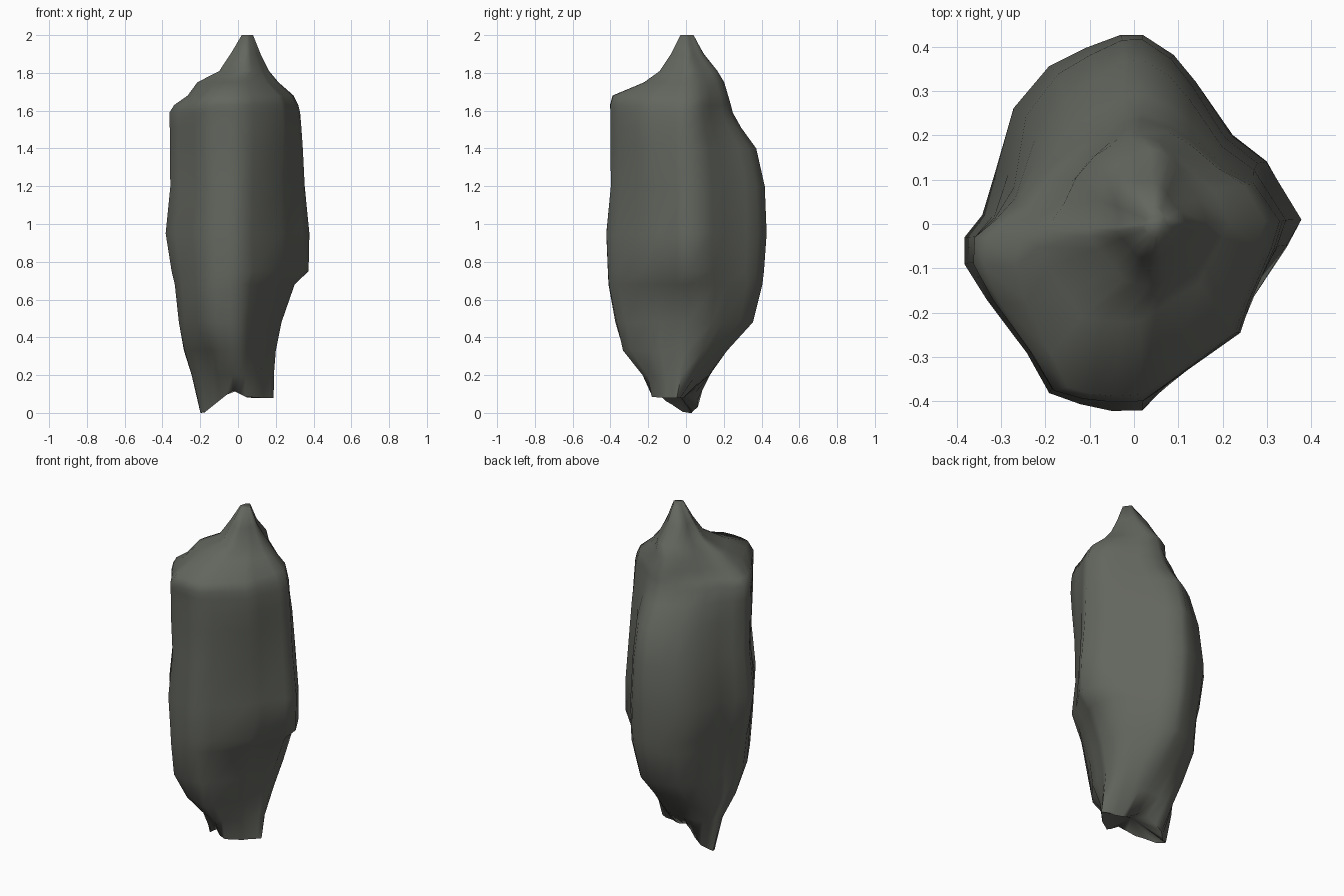
import bpy, bmesh, math

if "Cube" in bpy.data.objects:
    bpy.data.objects.remove(bpy.data.objects["Cube"])

# Plan outline of the rock at its widest, counter-clockwise seen from above
OUTLINE = [(.38, .01), (.30, .14), (.22, .20), (.14, .32), (.09, .38), (.02, .425),
           (-.03, .425), (-.11, .395), (-.19, .355), (-.27, .26), (-.31, .12), (-.34, .02),
           (-.38, -.03), (-.38, -.09), (-.33, -.17), (-.24, -.29), (-.19, -.38), (-.12, -.405),
           (-.05, -.42), (.02, -.42), (.08, -.365), (.24, -.23), (.27, -.16), (.35, -.05)]

# Height, x min, x max, y min, y max, then corner bulges:
# front left, front right, back left, back right
RINGS = [(.20, -.25, .19, -.23, .12, -.03, 0, .01, .02),
         (.33, -.29, .20, -.335, .215, -.02, .01, .02, .03),
         (.48, -.302, .23, -.37, .35, .04, 0, .02, .04),
         (.68, -.33, .30, -.41, .40, .02, .01, 0, .04),
         (.75, -.35, .375, -.415, .41, .01, .01, 0, .01),
         (.95, -.385, .38, -.425, .425, 0, -.015, 0, 0),
         (1.2, -.36, .355, -.40, .415, 0, .01, -.015, 0),
         (1.4, -.36, .345, -.40, .37, .01, .03, -.045, 0),
         (1.51, -.36, .337, -.40, .29, .01, .04, -.05, .01),
         (1.59, -.36, .33, -.40, .245, .015, .04, -.06, .02),
         (1.63, -.33, .32, -.40, .235, .03, .04, -.06, .02),
         (1.68, -.255, .295, -.385, .22, .04, .04, -.055, .03),
         (1.75, -.21, .215, -.22, .20, .02, .02, -.025, .02),
         (1.81, -.10, .165, -.14, .165, 0, 0, .01, .01),
         (1.9, -.04, .12, -.08, .09, 0, 0, .03, 0),
         (2.0, .02, .08, -.03, .04, 0, 0, 0, 0)]


def fit(v, lo, hi, base, centre):
    """Stretch each half of the outline to the given extents."""
    return centre + (v / base) * ((hi - centre) if v > 0 else (centre - lo))


def section(z, x0, x1, y0, y1, *bulges):
    cx = .05 if z > 1.78 else 0
    pts = []
    for px, py in OUTLINE:
        x, y = fit(px, x0, x1, .382, cx), fit(py, y0, y1, .423, 0)
        # push the corner in or out, fading to nothing on the axes
        push = bulges[(px > 0) + 2 * (py > 0)] * abs(math.sin(2 * math.atan2(py, px))) * .7071
        x += push if px > 0 else -push
        y += push if py > 0 else -push
        if z < .3:
            y -= .15 * x
        pts.append((x, y, z))
    return pts


def foot_section():
    """Two feet: a sharp left tip and a blunter right one, with a notch between."""
    pts = []
    for px, py in OUTLINE:
        x = fit(px, -.20, .19, .382, 0)
        if x < -.03:
            z = .12 * (1 - min(1, (-.03 - x) / .15))
        else:
            z = max(.08, .12 - .5 * (x + .03))
        yc = -.10 - .6 * (x - .03) if x < .03 else -.10 + .31 * (x - .03)
        pts.append((x, yc + py * .23, z))
    return pts


stone = bpy.data.materials.new("dark_grey_stone")
stone.diffuse_color = (.125, .132, .113, 1)
stone.use_nodes = True
stone.node_tree.nodes["Principled BSDF"].inputs["Base Color"].default_value = stone.diffuse_color

# Standing rock body, lofted through the sections
bm = bmesh.new()
loops = [[bm.verts.new(p) for p in foot_section()]]
loops += [[bm.verts.new(p) for p in section(*r)] for r in RINGS]
n = len(OUTLINE)
for a, b in zip(loops, loops[1:]):
    for i in range(n):
        j = (i + 1) % n
        bm.faces.new((a[i], a[j], b[j], b[i]))
bm.faces.new(loops[-1])

# Underside, fanned from the notch between the feet
notch = bm.verts.new((-.03, -.06, .13))
for i in range(n):
    bm.faces.new((loops[0][(i + 1) % n], loops[0][i], notch))
bmesh.ops.recalc_face_normals(bm, faces=bm.faces)

mesh = bpy.data.meshes.new("standing_rock")
bm.to_mesh(mesh)
bm.free()
mesh.materials.append(stone)
rock = bpy.data.objects.new("standing_rock", mesh)
bpy.context.collection.objects.link(rock)
bpy.context.view_layer.objects.active = rock
rock.select_set(True)
bpy.ops.object.shade_smooth_by_angle(angle=math.radians(75))
